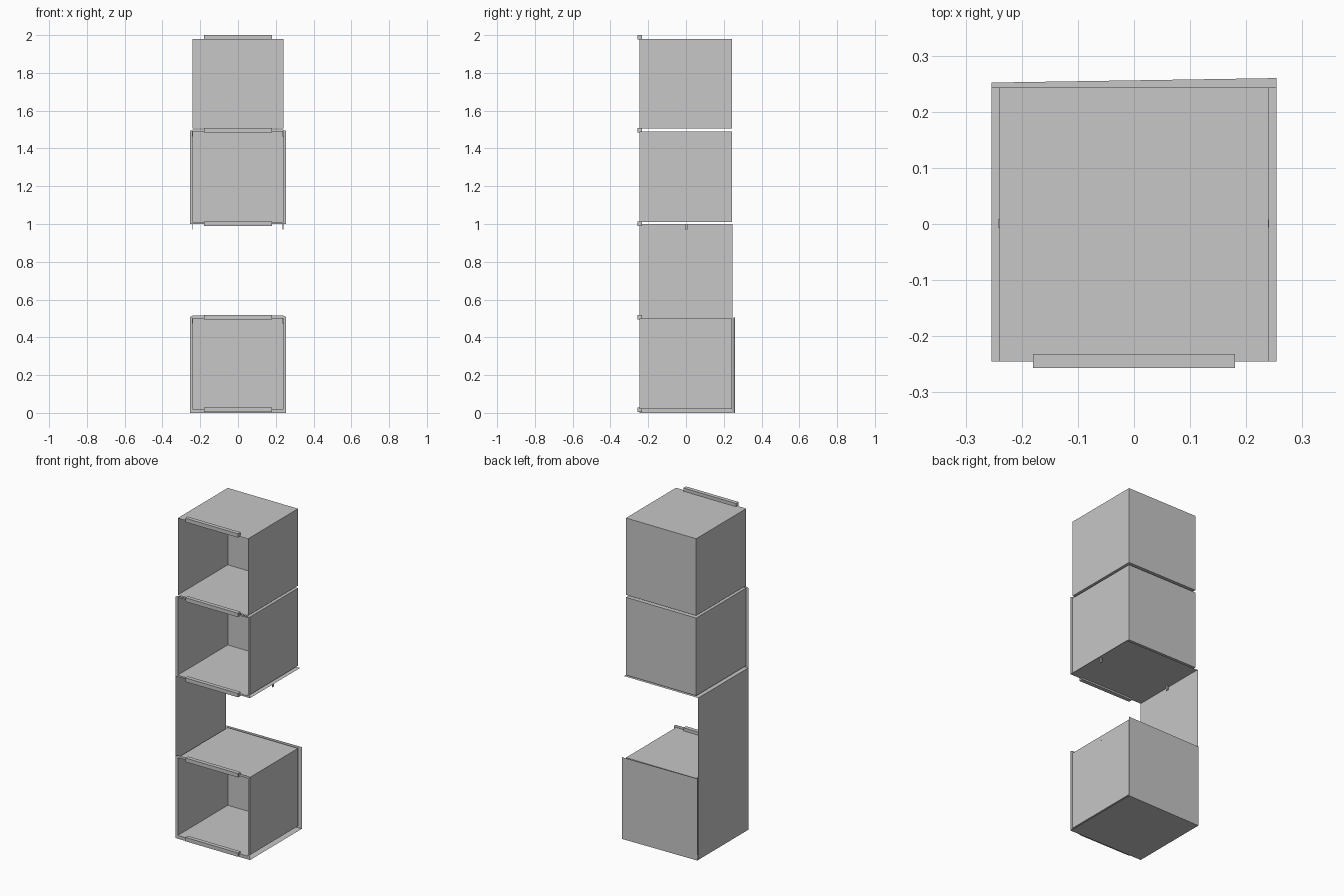
import bpy

if "Cube" in bpy.data.objects:
    bpy.data.objects.remove(bpy.data.objects["Cube"])

grey = bpy.data.materials.new("light grey")
grey.diffuse_color = (0.57, 0.57, 0.57, 1)
grey.use_nodes = True
grey.node_tree.nodes["Principled BSDF"].inputs["Base Color"].default_value = grey.diffuse_color

W, F, B = 0.24, -0.245, 0.243      # cube half width, front and back
OUT = 0.254                        # outer half width


def add(name, verts, faces):
    mesh = bpy.data.meshes.new(name)
    mesh.from_pydata(verts, [], faces)
    mesh.materials.append(grey)
    obj = bpy.data.objects.new(name, mesh)
    bpy.context.collection.objects.link(obj)
    return obj


def box(name, x0, x1, y0, y1, z0, z1, open_front=False):
    verts = [(x, y, z) for z in (z0, z1) for y in (y0, y1) for x in (x0, x1)]
    faces = [(0, 2, 3, 1), (4, 5, 7, 6), (2, 6, 7, 3), (0, 4, 6, 2), (1, 3, 7, 5)]
    if not open_front:
        faces.append((0, 1, 5, 4))
    return add(name, verts, faces)


def front_frame(name, z0, z1, c0, c1):
    # flat ring around a cube opening, with clipped top corners
    verts = [(x, F, z) for x, z in (
        (-OUT, z0), (OUT, z0), (OUT, z1 - 0.008), (W, z1), (-W, z1), (-OUT, z1 - 0.008),
        (-W, c0), (W, c0), (W, c1), (-W, c1))]
    add(name, verts, [(0, 1, 7, 6), (1, 2, 8, 7), (2, 3, 8),
                      (3, 4, 9, 8), (4, 5, 9), (5, 0, 6, 9)])


# Open-fronted storage cubes
for name, z0, z1 in (("bottom_cube", 0.02, 0.50), ("middle_cube", 1.01, 1.49),
                     ("top_cube", 1.505, 1.98)):
    box(name, -W, W, F, B, z0, z1, open_front=True)

# Frames around the two lower cubes
front_frame("bottom_frame", 0.0, 0.515, 0.02, 0.50)
front_frame("middle_frame", 1.0, 1.50, 1.01, 1.49)

# Thin sheet panels: tall left side, skewed back, base and upper shelf
BL, BR = 0.252, 0.26
add("left_panel", [(-OUT, F, 0), (-OUT, 0.247, 0), (-OUT, 0.247, 1), (-OUT, F, 1)], [(0, 3, 2, 1)])
add("back_panel", [(-OUT, BL, 0), (OUT, BR, 0), (OUT, BR, 0.505), (-OUT, BL, 0.505)], [(0, 3, 2, 1)])
add("base_panel", [(-OUT, F, 0), (OUT, F, 0), (OUT, BR, 0), (-OUT, BL, 0)], [(0, 3, 2, 1)])
add("shelf_panel", [(-OUT, F, 1), (OUT, F, 1), (OUT, B, 1), (-OUT, B, 1)], [(0, 3, 2, 1)])

# Front rails
for i, z in enumerate((0.005, 0.495, 0.99, 1.485, 1.976)):
    box(f"front_rail_{i + 1}", -0.18, 0.18, -0.257, -0.232, z, z + 0.024)

# Small hanging clips, one per side on three levels
for i, z in enumerate((0.50, 1.0, 1.49)):
    for side, x in (("left", -0.242), ("right", 0.236)):
        box(f"{side}_clip_{i + 1}", x, x + 0.005, -0.006, 0.008, z - 0.028, z)
